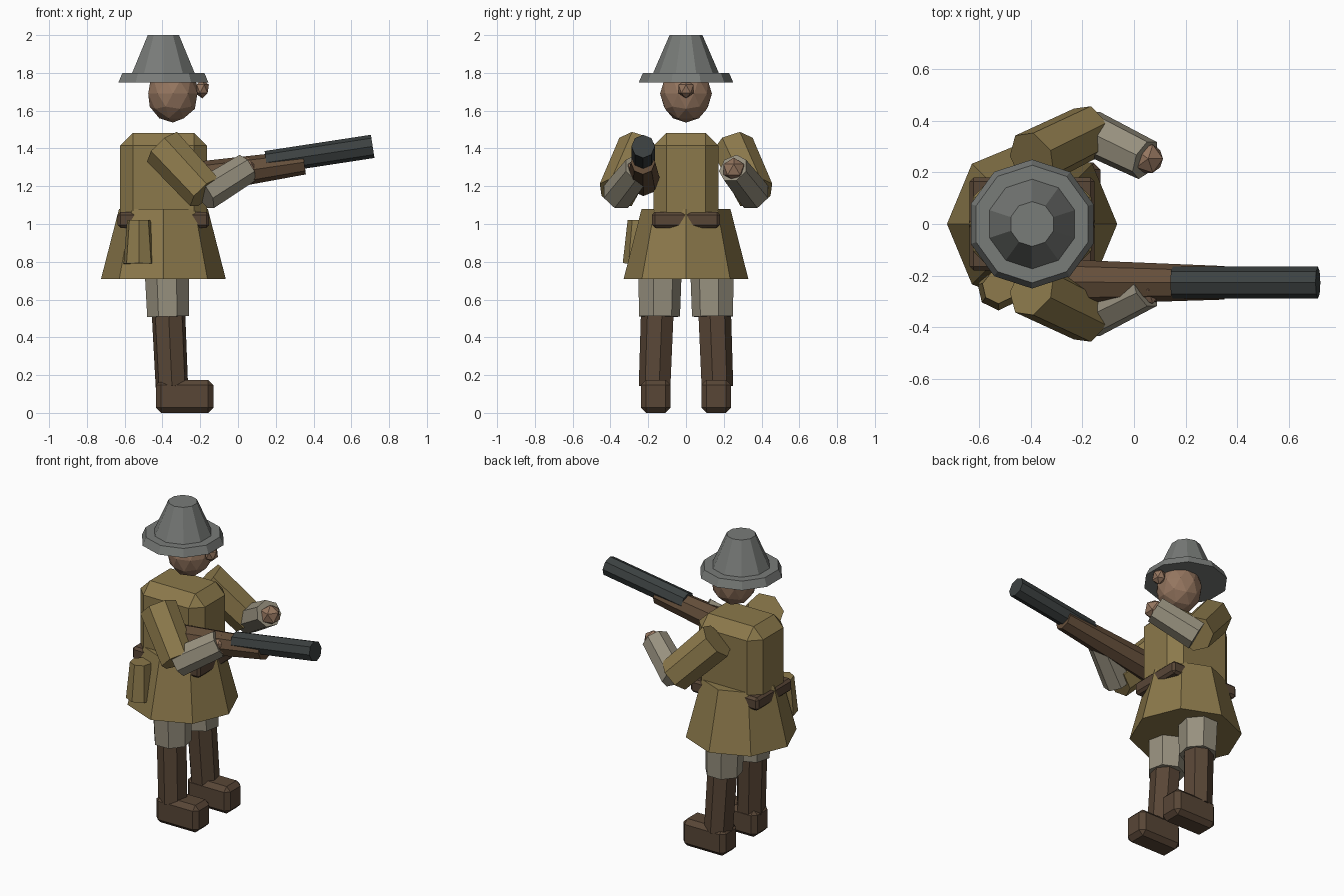
import bpy
from mathutils import Vector

if "Cube" in bpy.data.objects:
    bpy.data.objects.remove(bpy.data.objects["Cube"])

COLOURS = {
    "coat": (0.26, 0.19, 0.07), "skin": (0.30, 0.18, 0.115),
    "cloth": (0.31, 0.28, 0.21), "leather": (0.098, 0.061, 0.037),
    "wood": (0.127, 0.076, 0.042), "metal": (0.045, 0.053, 0.053),
    "felt": (0.19, 0.20, 0.19),
}
MATS = {}
for key, col in COLOURS.items():
    MATS[key] = bpy.data.materials.new(key)
    MATS[key].diffuse_color = (*col, 1)


def finish(name, mat):
    ob = bpy.context.object
    ob.name = name
    ob.data.materials.append(MATS[mat])
    return ob


def limb(name, mat, a, b, r1, r2, sides, spin=0.0):
    """Faceted tapered cylinder from point a to point b."""
    a, b = Vector(a), Vector(b)
    bpy.ops.mesh.primitive_cone_add(vertices=sides, radius1=r1, radius2=r2,
                                    depth=(b - a).length, location=(a + b) / 2)
    ob = finish(name, mat)
    d = b - a
    if d.x or d.y:
        ob.rotation_euler = d.to_track_quat('Z', 'Y').to_euler()
    return ob


def block(name, mat, lo, hi, bevel):
    """Chamfered box between two corners."""
    lo, hi = Vector(lo), Vector(hi)
    bpy.ops.mesh.primitive_cube_add(size=1, location=(lo + hi) / 2)
    ob = finish(name, mat)
    ob.scale = hi - lo
    bpy.ops.object.transform_apply(location=False, rotation=False, scale=True)
    m = ob.modifiers.new("chamfer", 'BEVEL')
    m.width, m.segments = bevel, 1
    return ob


def ball(name, mat, loc, scale, sub):
    bpy.ops.mesh.primitive_ico_sphere_add(subdivisions=sub, radius=1, location=loc)
    ob = finish(name, mat)
    ob.scale = scale
    return ob


CX = -0.395

# Hat and head
limb("hat_brim", "felt", (CX, 0, 1.75), (CX, 0, 1.80), 0.25, 0.228, 10)
limb("hat_crown", "felt", (CX, 0, 1.79), (CX, 0, 2.0), 0.178, 0.087, 10)
ball("head", "skin", (-0.345, 0, 1.69), (0.137, 0.137, 0.153), 2)
ball("nose", "skin", (-0.19, 0, 1.715), (0.04, 0.047, 0.05), 1)

# Coat, belt and pouch
block("torso", "coat", (-0.625, -0.172, 0.98), (-0.165, 0.172, 1.483), 0.068)
limb("coat_skirt", "coat", (CX, 0, 0.71), (CX, 0, 1.08), 0.33, 0.235, 8)
block("belt", "leather", (-0.637, -0.18, 0.98), (-0.153, 0.18, 1.063), 0.015)
limb("pouch", "coat", (-0.525, -0.252, 0.79), (-0.525, -0.245, 1.02), 0.083, 0.064, 7)

# Paired limbs
for s, side in ((-1, "right"), (1, "left")):
    limb(side + "_trouser_leg", "cloth", (-0.37, s * 0.145, 0.51),
         (-0.378, s * 0.143, 0.85), 0.113, 0.124, 7)
    limb(side + "_boot_shaft", "leather", (-0.35, s * 0.162, 0.14),
         (-0.369, s * 0.147, 0.55), 0.088, 0.091, 7)
    block(side + "_boot_foot", "leather", (-0.435, s * 0.16 - 0.079, 0),
          (-0.13, s * 0.16 + 0.079, 0.175), 0.028)
    limb(side + "_upper_arm", "coat", (-0.395, s * 0.25, 1.405),
         (-0.172, s * 0.36, 1.165), 0.115, 0.108, 7)
    limb(side + "_forearm", "cloth", (-0.18, s * 0.36, 1.155),
         (0.045, s * 0.25, 1.295), 0.09, 0.082, 7)
    ball(side + "_hand", "skin", (0.055, s * 0.253, 1.288), (0.064,) * 3, 1)

# Gun
limb("gun_stock", "wood", (-0.28, -0.225, 1.235), (0.35, -0.228, 1.327), 0.088, 0.065, 8)
limb("gun_barrel", "metal", (0.15, -0.227, 1.325), (0.713, -0.227, 1.411), 0.062, 0.062, 8)

for m in bpy.data.materials:
    if m.users and not m.is_grease_pencil:
        m.use_nodes = True
        m.node_tree.nodes["Principled BSDF"].inputs["Base Color"].default_value = m.diffuse_color
